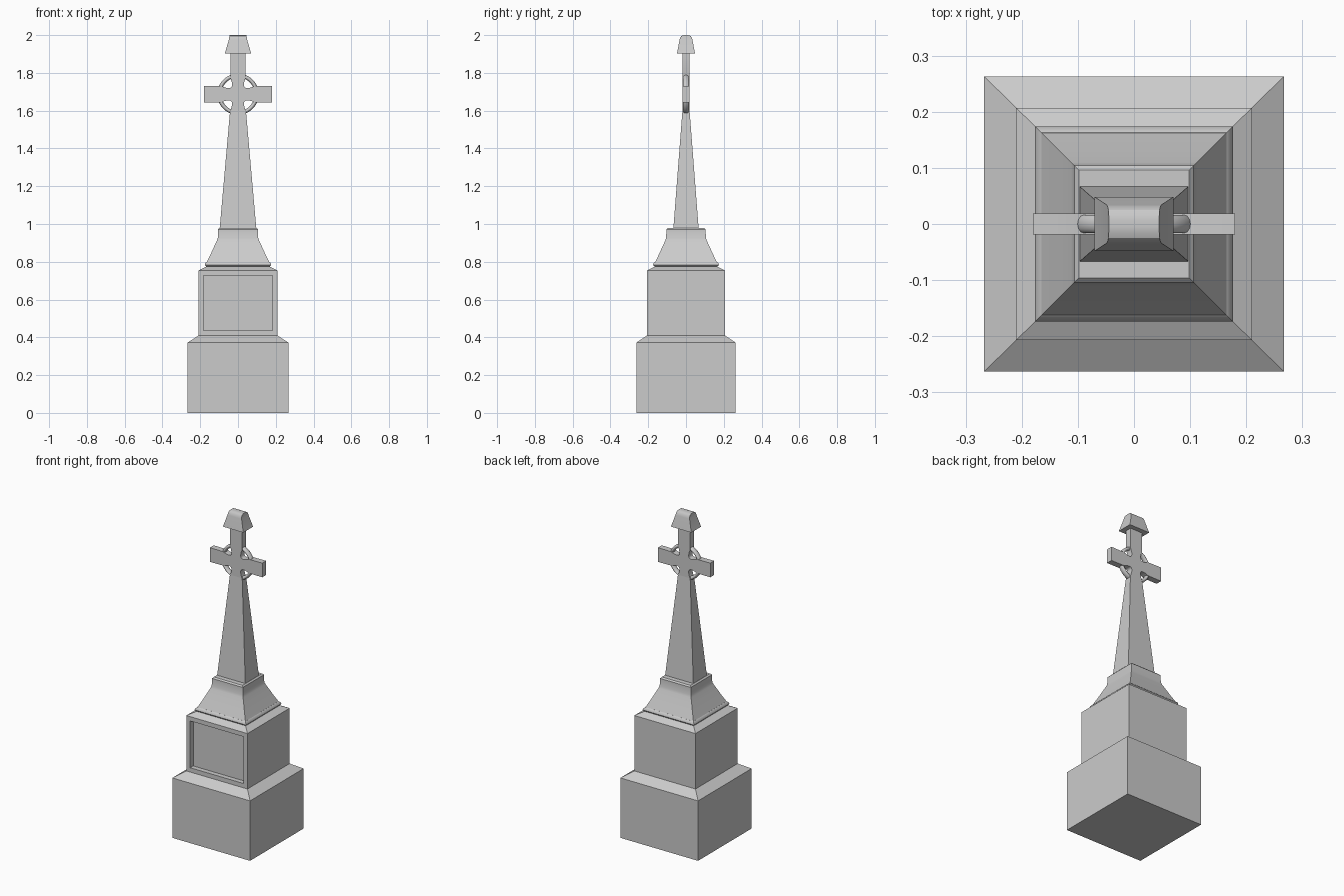
import bpy, bmesh, math
from mathutils import Vector

if "Cube" in bpy.data.objects:
    bpy.data.objects.remove(bpy.data.objects["Cube"])

def finish(name, bm, smooth=None):
    bmesh.ops.recalc_face_normals(bm, faces=bm.faces)
    me = bpy.data.meshes.new(name)
    bm.to_mesh(me)
    bm.free()
    ob = bpy.data.objects.new(name, me)
    bpy.context.collection.objects.link(ob)
    if smooth:
        bpy.ops.object.select_all(action='DESELECT')
        bpy.context.view_layer.objects.active = ob
        ob.select_set(True)
        bpy.ops.object.shade_smooth_by_angle(angle=math.radians(smooth))
    return ob

def loft(levels):
    """Stack rectangles given as (half x, half y, z) into a closed solid."""
    bm = bmesh.new()
    rings = [[bm.verts.new((sx * hx, sy * hy, z))
              for sx, sy in ((-1, -1), (1, -1), (1, 1), (-1, 1))]
             for hx, hy, z in levels]
    for a, b in zip(rings, rings[1:]):
        for i in range(4):
            j = (i + 1) % 4
            bm.faces.new((a[i], a[j], b[j], b[i]))
    bm.faces.new(rings[0][::-1])
    bm.faces.new(rings[-1])
    return bm

# Plinth with sloped top
finish("plinth", loft([(.267, .263, 0), (.267, .263, .372), (.21, .207, .409)]))

# Die block with sloped top and recessed front panel
bm = loft([(.21, .207, .409), (.21, .207, .753), (.165, .163, .776)])
bmesh.ops.recalc_face_normals(bm, faces=bm.faces)
front = min(bm.faces, key=lambda f: f.calc_center_median().y + f.normal.y)
bmesh.ops.inset_region(bm, faces=[front], thickness=.038)
panel = bmesh.ops.extrude_discrete_faces(bm, faces=[front])["faces"][0]
bmesh.ops.translate(bm, verts=panel.verts, vec=(0, .03, 0))
finish("die_block", bm)

# Moulding and concave flared pedestal
finish("moulding", loft([(.163, .161, .774), (.172, .17, .777), (.176, .174, .784),
                         (.174, .172, .792), (.165, .163, .8)]), 40)
finish("flared_pedestal", loft([(.166, .164, .797), (.145, .143, .84), (.126, .124, .882),
                                (.112, .11, .912), (.107, .105, .926), (.106, .104, .972),
                                (.098, .096, .98)]), 30)

# Tapered shaft
finish("shaft", loft([(.097, .067, .976), (.042, .019, 1.6)]))

# Cross with curved armpits: one quadrant outline per corner
CZ, T = 1.687, .019
def quadrant(px, pz, endx, endz):
    a, c, b = Vector((.088, .043)), Vector((.008, .008)), Vector((.041, .088))
    arc = [a * (1 - t) ** 2 + c * 2 * t * (1 - t) + b * t * t
           for t in [i / 10 for i in range(11)]]
    pts = [(endx, .044)] + [tuple(p) for p in arc] + [(.041, endz)]
    pts = [(px * x, pz * z) for x, z in pts]
    return pts if px * pz > 0 else pts[::-1]

outline = []
for px, pz in ((1, 1), (-1, 1), (-1, -1), (1, -1)):
    outline += quadrant(px, pz, .18, .218 if pz > 0 else .1)
bm = bmesh.new()
face = bm.faces.new([bm.verts.new((x, -T, CZ + z)) for x, z in outline])
ext = bmesh.ops.extrude_face_region(bm, geom=[face])["geom"]
bmesh.ops.translate(bm, verts=[v for v in ext if isinstance(v, bmesh.types.BMVert)],
                    vec=(0, 2 * T, 0))
finish("cross", bm, 30)

# Ring around the crossing, oval in section
bpy.ops.mesh.primitive_torus_add(major_radius=.099, minor_radius=.0105,
                                 major_segments=48, minor_segments=12,
                                 location=(0, 0, CZ), rotation=(math.pi / 2, 0, 0))
ring = bpy.context.object
ring.name = "cross_ring"
ring.scale.z = 1.55
bpy.ops.object.shade_smooth_by_angle(angle=math.radians(60))

# Roof-shaped cap with rounded ridge
finish("cap", loft([(.07, .048, 1.902), (.0485, .034, 1.975), (.047, .031, 1.987),
                    (.0455, .025, 1.995), (.045, .015, 1.999), (.0445, .006, 2.0)]), 30)
